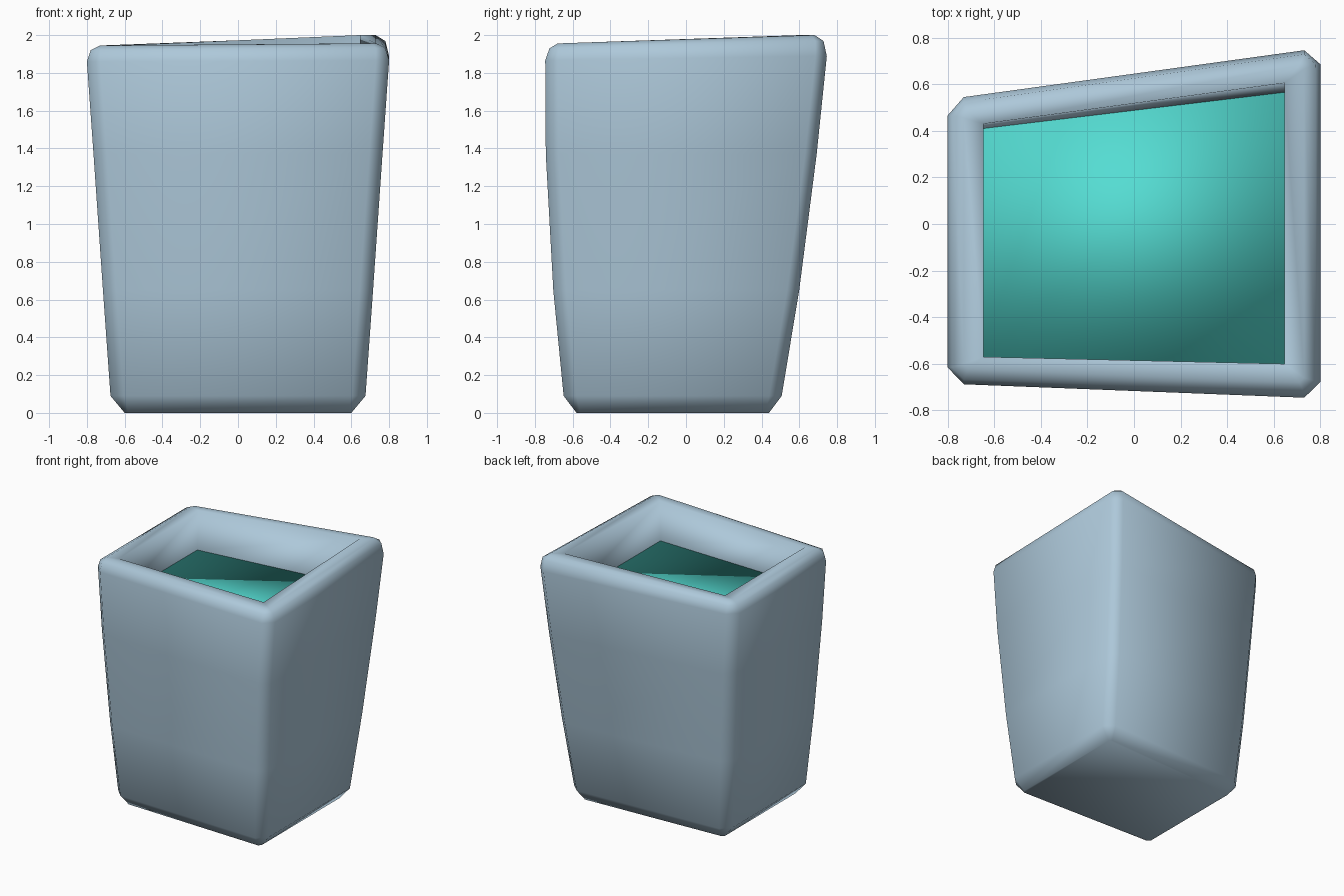
import bpy
import bmesh
from mathutils import Vector

cube = bpy.data.objects.get("Cube")
if cube:
    bpy.data.objects.remove(cube, do_unlink=True)


def make_material(name, rgb):
    mat = bpy.data.materials.new(name)
    mat.use_nodes = True
    mat.diffuse_color = (*rgb, 1)
    mat.node_tree.nodes["Principled BSDF"].inputs["Base Color"].default_value = (*rgb, 1)
    return mat


def ring(half, front, back, z, cut=0.0, tilt=0.0):
    """Four-sided section with cut corners; front and back hold y at -x and +x."""
    corners = [Vector((-half, front[0], z)), Vector((half, front[1], z + 0.2 * tilt)),
               Vector((half, back[1], z + tilt)), Vector((-half, back[0], z))]
    points = []
    for i, p in enumerate(corners):
        for q in (corners[i - 1], corners[(i + 1) % 4]):
            points.append(p + (q - p).normalized() * cut)
    return points


def loft(name, rings, mat):
    """Skin a stack of sections, cap both ends and shade smoothly."""
    bm = bmesh.new()
    loops = [[bm.verts.new(p) for p in r] for r in rings]
    for a, b in zip(loops, loops[1:]):
        for i in range(len(a)):
            j = (i + 1) % len(a)
            bm.faces.new((a[i], a[j], b[j], b[i]))
    bm.faces.new(loops[0][::-1])
    bm.faces.new(loops[-1])
    bmesh.ops.remove_doubles(bm, verts=bm.verts, dist=0.0005)
    bmesh.ops.recalc_face_normals(bm, faces=bm.faces)
    for f in bm.faces:
        f.smooth = True
    mesh = bpy.data.meshes.new(name)
    bm.to_mesh(mesh)
    bm.free()
    mesh.materials.append(mat)
    obj = bpy.data.objects.new(name, mesh)
    bpy.context.collection.objects.link(obj)
    return obj


pot_blue = make_material("pale_blue", (0.42, 0.58, 0.70))
water_teal = make_material("teal", (0.09, 0.72, 0.65))

# Pot: lopsided tapered shell with a rounded rim and an open cavity
pot_rings = [
    ring(0.60, (-0.54, -0.58), (0.385, 0.44), 0, 0.02),
    ring(0.675, (-0.61, -0.65), (0.445, 0.51), 0.09, 0.07),
    ring(0.715, (-0.655, -0.705), (0.49, 0.605), 0.65, 0.07),
    ring(0.765, (-0.685, -0.745), (0.52, 0.70), 1.37, 0.07),
    ring(0.80, (-0.685, -0.748), (0.535, 0.755), 1.86, 0.07, 0.03),
    ring(0.78, (-0.665, -0.725), (0.515, 0.735), 1.92, 0.05, 0.05),
    ring(0.73, (-0.62, -0.68), (0.475, 0.685), 1.945, 0.02, 0.055),
    # Inner lip and cavity walls
    ring(0.645, (-0.57, -0.60), (0.43, 0.605), 1.945, 0, 0.055),
    ring(0.645, (-0.57, -0.60), (0.41, 0.565), 1.64),
    ring(0.55, (-0.50, -0.53), (0.34, 0.40), 0.2),
]
loft("pot", pot_rings, pot_blue)

# Water: smooth block filling the cavity
loft("water", [
    ring(0.55, (-0.50, -0.53), (0.34, 0.40), 0.21),
    ring(0.647, (-0.572, -0.602), (0.412, 0.567), 1.64),
], water_teal)
